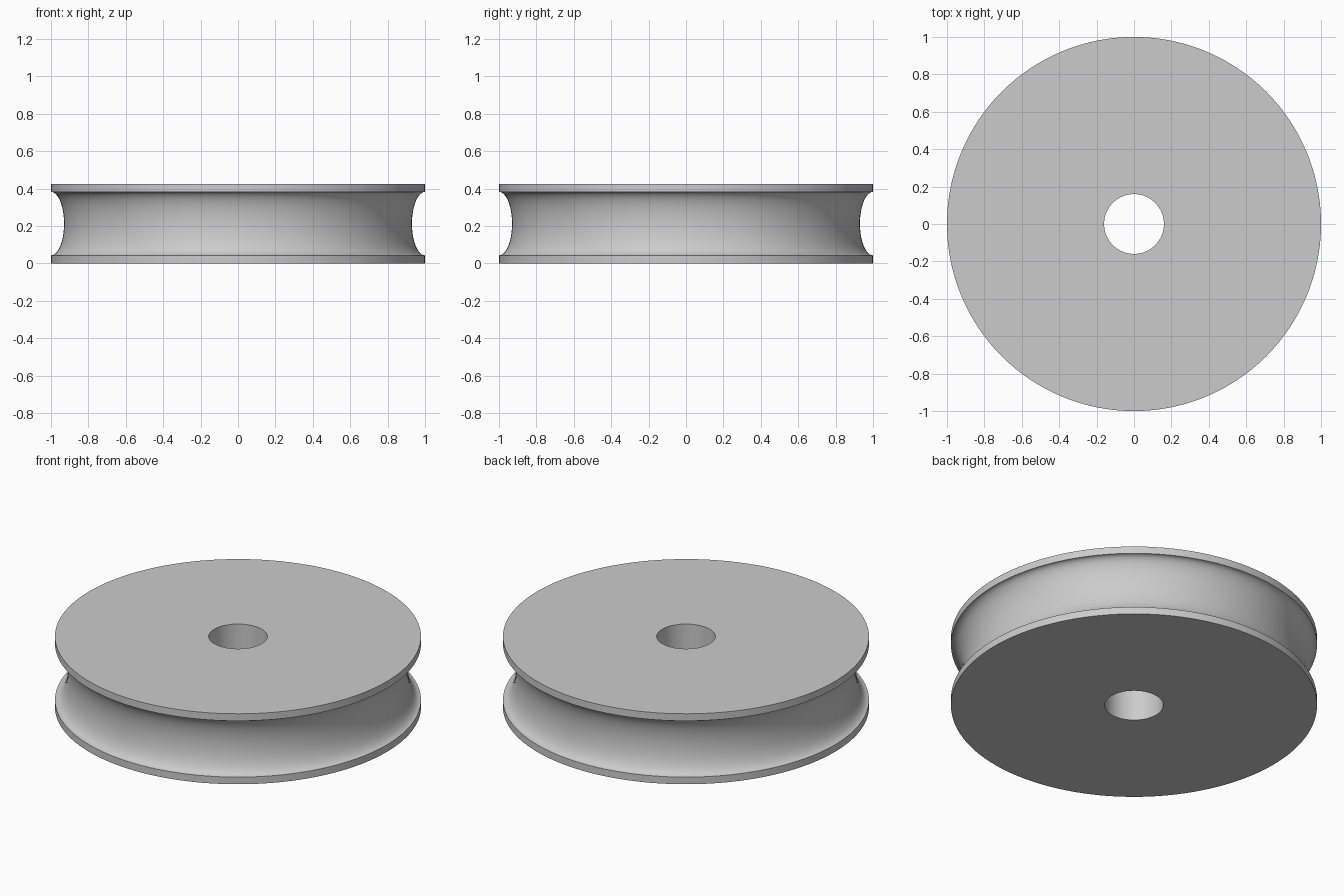
import bpy, bmesh, math

if "Cube" in bpy.data.objects:
    bpy.data.objects.remove(bpy.data.objects["Cube"])

SEGMENTS = 160
HEIGHT, RADIUS, BORE = 0.425, 1.0, 0.16
RIM, GROOVE_DEPTH, GROOVE_STEPS = 0.043, 0.07, 24

# Closed cross-section (radius, z): bore, flanges and elliptical rope groove
mid = HEIGHT / 2
half = mid - RIM
profile = [(BORE, 0), (RADIUS, 0)]
for i in range(GROOVE_STEPS + 1):
    a = math.pi * i / GROOVE_STEPS
    profile.append((RADIUS - GROOVE_DEPTH * math.sin(a), mid - half * math.cos(a)))
profile += [(RADIUS, HEIGHT), (BORE, HEIGHT)]

# Revolve the cross-section around z
bm = bmesh.new()
rings = []
for s in range(SEGMENTS):
    t = 2 * math.pi * s / SEGMENTS
    rings.append([bm.verts.new((r * math.cos(t), r * math.sin(t), z)) for r, z in profile])
n = len(profile)
for s in range(SEGMENTS):
    a, b = rings[s], rings[(s + 1) % SEGMENTS]
    for i in range(n):
        j = (i + 1) % n
        bm.faces.new((a[i], b[i], b[j], a[j]))
bmesh.ops.recalc_face_normals(bm, faces=bm.faces)
mesh = bpy.data.meshes.new("pulley_wheel")
bm.to_mesh(mesh)
bm.free()

wheel = bpy.data.objects.new("pulley_wheel", mesh)
bpy.context.collection.objects.link(wheel)

# Single light grey material
grey = bpy.data.materials.new("light_grey")
grey.diffuse_color = (0.6, 0.6, 0.6, 1)
grey.use_nodes = True
grey.node_tree.nodes["Principled BSDF"].inputs["Base Color"].default_value = grey.diffuse_color
mesh.materials.append(grey)

# Smooth walls, crisp rims
bpy.context.view_layer.objects.active = wheel
wheel.select_set(True)
bpy.ops.object.shade_smooth_by_angle(angle=math.radians(30))
